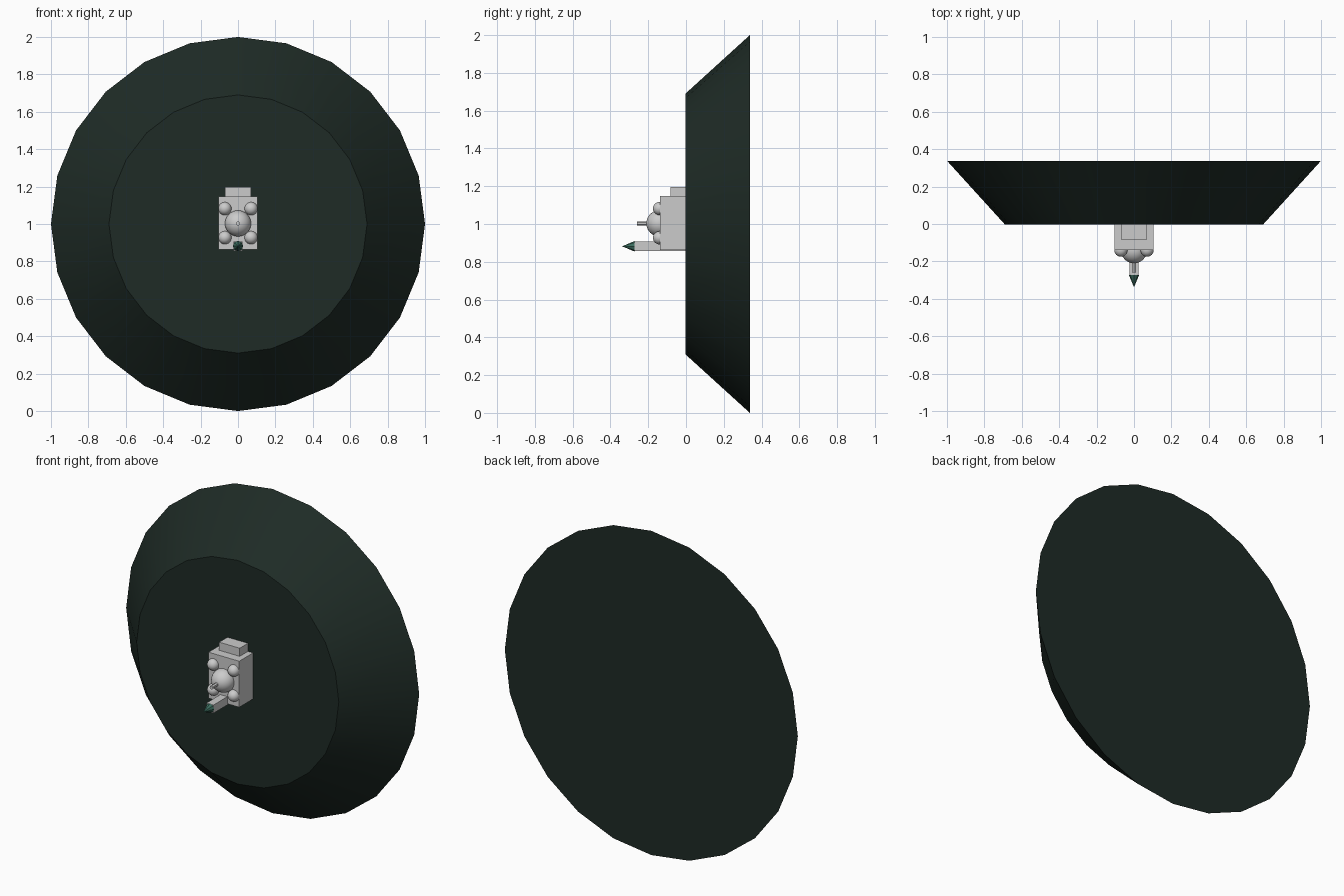
import bpy
from math import radians

if "Cube" in bpy.data.objects:
    bpy.data.objects.remove(bpy.data.objects["Cube"])

FORWARD = (radians(90), 0, 0)  # turns local +z towards the front (-y)


def material(name, color):
    m = bpy.data.materials.new(name)
    m.diffuse_color = (*color, 1)
    m.use_nodes = True
    m.node_tree.nodes["Principled BSDF"].inputs["Base Color"].default_value = m.diffuse_color
    return m


def finish(name, mat=None, smooth=None):
    ob = bpy.context.object
    ob.name = name
    if mat:
        ob.data.materials.append(mat)
    if smooth:
        bpy.ops.object.shade_smooth_by_angle(angle=radians(smooth))
    return ob


def box(name, x, y0, y1, z0, z1):
    bpy.ops.mesh.primitive_cube_add(size=1, location=(0, (y0 + y1) / 2, (z0 + z1) / 2))
    bpy.context.object.scale = (2 * x, y1 - y0, z1 - z0)
    bpy.ops.object.transform_apply(location=False, rotation=False)
    return finish(name)


def cone(name, r_back, r_front, y_back, y_front, z, sides, mat=None):
    bpy.ops.mesh.primitive_cone_add(vertices=sides, radius1=r_back, radius2=r_front,
                                    depth=y_back - y_front, rotation=FORWARD,
                                    location=(0, (y_back + y_front) / 2, z))
    return finish(name, mat, 30)


def ball(name, x, z, r):
    bpy.ops.mesh.primitive_uv_sphere_add(segments=24, ring_count=16, radius=r,
                                         rotation=FORWARD, location=(x, -0.14, z))
    return finish(name, None, 40)


dark = material("dark_green", (0.013, 0.024, 0.019))
green = material("green", (0.045, 0.155, 0.115))

# Large tapered dish
cone("dish", 1.0, 0.69, 0.338, -0.003, 1.0, 24, dark)

# Stepped housing
box("housing", 0.105, -0.138, 0.0, 0.863, 1.147)
box("top_block", 0.07, -0.083, 0.0, 1.14, 1.197)

# Central dome, its rod and four corner studs
ball("dome", 0, 1.003, 0.07)
cone("rod", 0.011, 0.011, -0.18, -0.26, 1.003, 12)
for x in (-0.07, 0.07):
    for z in (0.927, 1.082):
        ball("corner_stud", x, z, 0.035)

# Lower arm with pointed green tip
box("lower_arm", 0.024, -0.273, 0.0, 0.856, 0.907)
cone("arm_tip", 0.028, 0.0, -0.272, -0.338, 0.882, 8, green)
